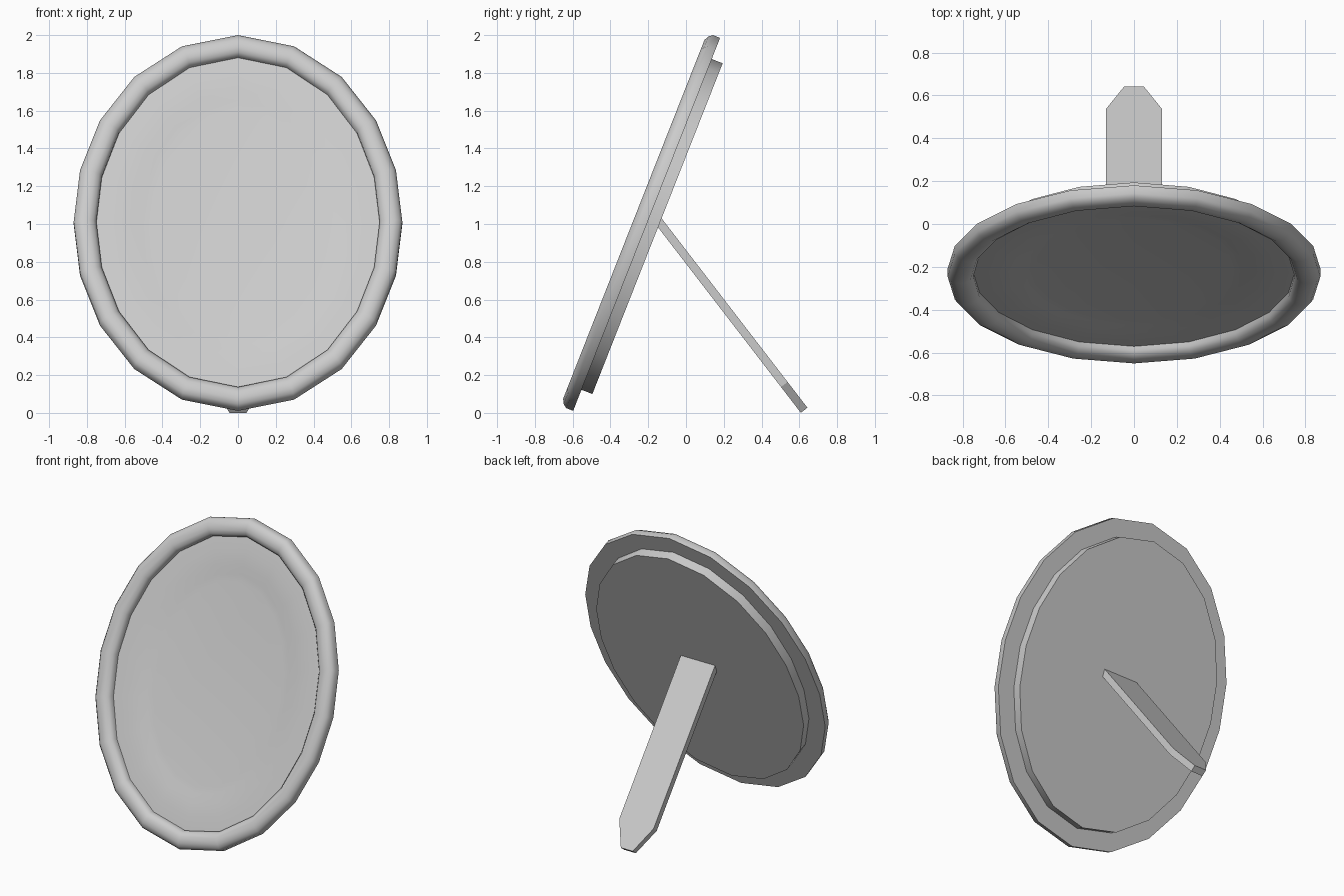
import bpy, bmesh, math
from mathutils import Vector, Matrix

if "Cube" in bpy.data.objects:
    bpy.data.objects.remove(bpy.data.objects["Cube"])

TILT = math.radians(21.5)
A, B, N = 0.87, 1.061, 20          # outer half width, half height, sides
CENTRE = Vector((0, -0.2085, 0.998))


def finish(name, bm, smooth=None):
    bmesh.ops.recalc_face_normals(bm, faces=bm.faces)
    me = bpy.data.meshes.new(name)
    bm.to_mesh(me)
    bm.free()
    ob = bpy.data.objects.new(name, me)
    bpy.context.collection.objects.link(ob)
    if smooth:
        bpy.ops.object.select_all(action='DESELECT')
        ob.select_set(True)
        bpy.context.view_layer.objects.active = ob
        bpy.ops.object.shade_smooth_by_angle(angle=math.radians(smooth))
    return ob


def oval_rings(name, profile, closed, smooth):
    """Loft oval rings; profile = (inset from outer edge, forward offset)."""
    bm = bmesh.new()
    rings = []
    for w, d in profile:
        ring = []
        for i in range(N):
            t = 2 * math.pi * i / N
            t += math.radians(3.3) * math.sin(2 * t)
            ring.append(bm.verts.new(((A - w) * math.sin(t), -d, (B - w) * math.cos(t))))
        rings.append(ring)
    pairs = list(zip(rings, rings[1:]))
    if closed:
        pairs.append((rings[-1], rings[0]))
    else:
        bm.faces.new(rings[0])
        bm.faces.new(rings[-1])
    for r, s in pairs:
        for i in range(N):
            j = (i + 1) % N
            bm.faces.new((r[i], r[j], s[j], s[i]))
    ob = finish(name, bm, smooth)
    ob.matrix_world = Matrix.Translation(CENTRE) @ Matrix.Rotation(-TILT, 4, 'X')
    return ob


# Rounded oval rim with a flat back
oval_rings("rim", [(0, 0), (0, 0.040), (0.015, 0.060), (0.04, 0.073), (0.08, 0.073),
                   (0.105, 0.060), (0.12, 0.040), (0.12, 0)], True, 50)

# Backing panel with a shallow dished front and flat picture area
oval_rings("backing_panel", [(0.12, -0.062), (0.12, 0.019), (0.21, 0.021),
                             (0.30, 0.015), (0.36, 0.008), (0.405, 0.004)], False, 40)

# Tapered support leg
along = Vector((0, 0.61, -0.792))
thick = Vector((0, -0.792, -0.61)) * 0.044
top = Vector((0, -0.127, 1.027))
bm = bmesh.new()
outline = [(-0.13, -0.005), (0.13, -0.005), (0.13, 1.09), (0.045, 1.262), (-0.045, 1.262), (-0.13, 1.09)]
upper = [bm.verts.new(top + along * s + Vector((x, 0, 0))) for x, s in outline]
lower = [bm.verts.new(v.co + thick) for v in upper]
bm.faces.new(upper)
bm.faces.new(lower)
for i in range(6):
    j = (i + 1) % 6
    bm.faces.new((upper[i], upper[j], lower[j], lower[i]))
finish("support_leg", bm)
